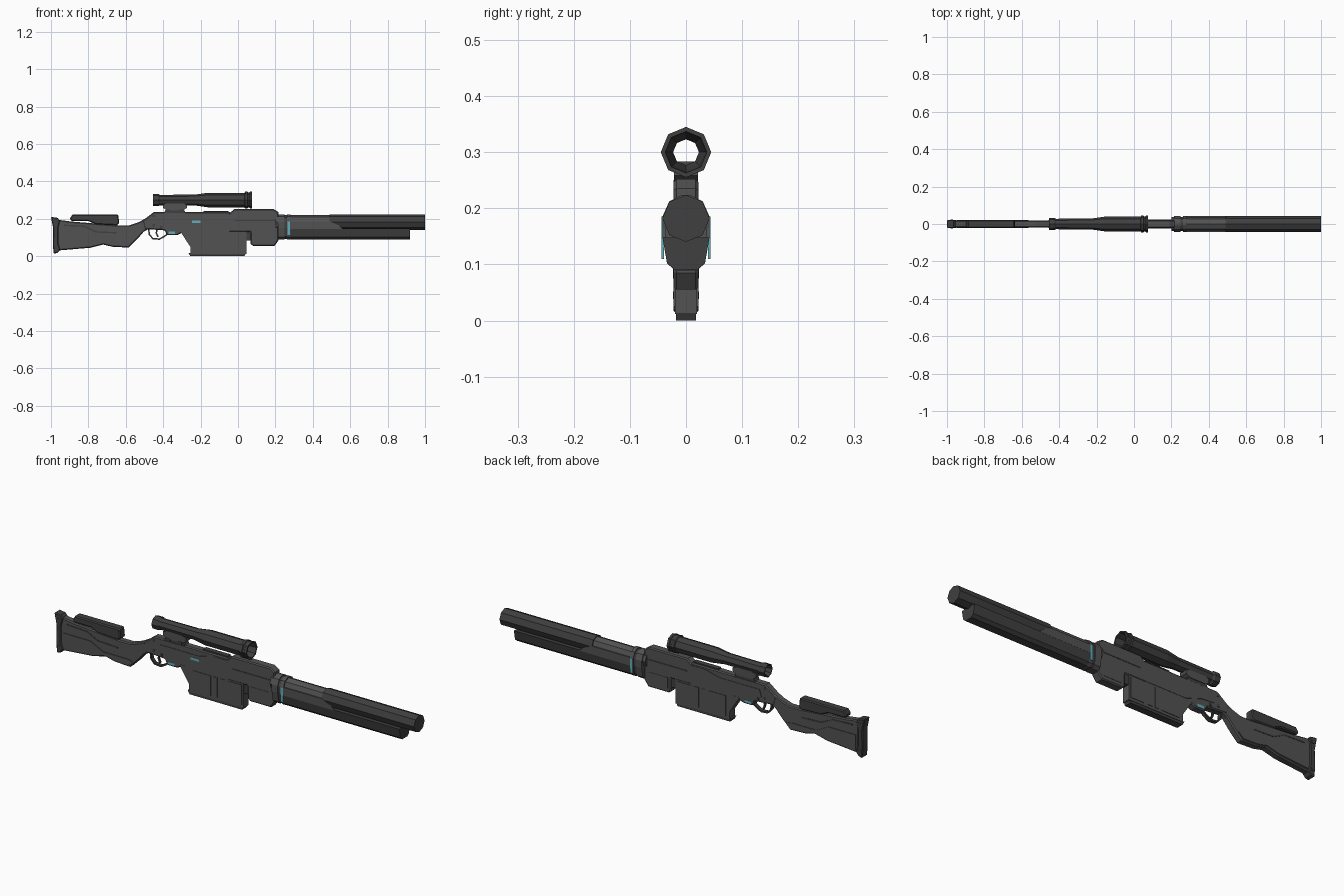
import bpy, bmesh, math


def mat(name, c):
    m = bpy.data.materials.new(name)
    m.diffuse_color = (*c, 1)
    return m


GUN = mat("gunmetal", (0.085, 0.085, 0.085))
DARK = mat("dark_metal", (0.05, 0.05, 0.05))
CYAN = mat("cyan_accent", (0.12, 0.42, 0.5))


def finish(name, bm, m, bevel=0):
    bmesh.ops.recalc_face_normals(bm, faces=bm.faces)
    me = bpy.data.meshes.new(name)
    bm.to_mesh(me)
    bm.free()
    me.materials.append(m)
    ob = bpy.data.objects.new(name, me)
    bpy.context.collection.objects.link(ob)
    if bevel:
        b = ob.modifiers.new("chamfer", 'BEVEL')
        b.width, b.segments = bevel, 1
        b.limit_method, b.angle_limit = 'ANGLE', math.radians(60)
    return ob


def extrude(name, a, b, m, bevel=0):
    """Solid between two matching rings of points."""
    bm = bmesh.new()
    va, vb = [bm.verts.new(p) for p in a], [bm.verts.new(p) for p in b]
    n = len(va)
    bm.faces.new(va)
    bm.faces.new(vb[::-1])
    for i in range(n):
        j = (i + 1) % n
        bm.faces.new((va[j], va[i], vb[i], vb[j]))
    return finish(name, bm, m, bevel)


def side(name, pts, hw, m=GUN, bevel=0, y=0):
    """Side outline (x, z) given a width across y."""
    return extrude(name, [(x, y - hw, z) for x, z in pts],
                   [(x, y + hw, z) for x, z in pts], m, bevel)


def along(name, sec, x0, x1, m=GUN, bevel=0):
    """Cross-section (y, z) run along x."""
    return extrude(name, [(x0, y, z) for y, z in sec], [(x1, y, z) for y, z in sec], m, bevel)


def box(name, x0, x1, z0, z1, hw, m=GUN, bevel=0, y=0):
    return side(name, [(x0, z0), (x1, z0), (x1, z1), (x0, z1)], hw, m, bevel, y)


def strip(name, path, w, hw, m=GUN):
    """Thin bent band following a side path."""
    out, inn = [], []
    for i, (x, z) in enumerate(path):
        (ax, az), (bx, bz) = path[max(i - 1, 0)], path[min(i + 1, len(path) - 1)]
        l = math.hypot(bx - ax, bz - az)
        nx, nz = -(bz - az) / l * w / 2, (bx - ax) / l * w / 2
        out.append((x + nx, z + nz))
        inn.append((x - nx, z - nz))
    return side(name, out + inn[::-1], hw, m)


def tube(name, prof, cz, m=GUN, n=8, closed=False):
    """Eight-sided turned part about a line along x."""
    bm = bmesh.new()
    rings = [[bm.verts.new((x, r * math.sin(k * math.tau / n), cz + r * math.cos(k * math.tau / n)))
              for k in range(n)] for x, r in prof]
    pairs = list(zip(rings, rings[1:])) + ([(rings[-1], rings[0])] if closed else [])
    for p, q in pairs:
        for k in range(n):
            j = (k + 1) % n
            bm.faces.new((p[k], p[j], q[j], q[k]))
    if not closed:
        bm.faces.new(rings[0])
        bm.faces.new(rings[-1])
    return finish(name, bm, m)


def sym(half):
    return half + [(-y, z) for y, z in half[::-1]]


# barrel, suppressor and handguard
tube("barrel", [(0.2, 0.037), (0.5, 0.037)], 0.182)
tube("suppressor", [(0.49, 0.042), (1.0, 0.042)], 0.182, DARK)
guard = sym([(0.020, 0.090), (0.034, 0.103), (0.042, 0.148)])
along("handguard", guard, 0.28, 0.92, DARK)
for s in (-1, 1):
    side("handguard_panel", [(0.28, 0.145), (0.56, 0.145), (0.54, 0.165), (0.49, 0.186), (0.28, 0.186)],
         0.003, GUN, 0, s * 0.039)

# collar between receiver and barrel
collar = sym([(0.018, 0.088), (0.034, 0.102), (0.042, 0.15), (0.042, 0.185), (0.030, 0.212), (0.008, 0.224)])
small = [(y * 0.92, 0.155 + (z - 0.155) * 0.93) for y, z in collar]
along("collar_rear", collar, 0.215, 0.248)
along("collar_neck", small, 0.245, 0.27, DARK)
along("collar_front", collar, 0.262, 0.28)
for s in (-1, 1):
    box("collar_light", 0.264, 0.278, 0.11, 0.185, 0.002, CYAN, 0, s * 0.0415)

# receiver
side("receiver_block", [(-0.05, 0.225), (-0.02, 0.252), (0.19, 0.252), (0.217, 0.235), (0.217, 0.085),
     (0.195, 0.055), (0.08, 0.055), (0.068, 0.066), (0.068, 0.13), (-0.05, 0.13)], 0.022, GUN, 0.005)
side("receiver", [(-0.51, 0.19), (-0.45, 0.236), (-0.04, 0.236), (-0.04, 0.125), (-0.3, 0.125),
     (-0.325, 0.112), (-0.38, 0.112), (-0.392, 0.138), (-0.5, 0.145)], 0.019, GUN, 0.005)
for s in (-1, 1):
    side("receiver_side_plate", [(-0.42, 0.205), (-0.2, 0.205), (-0.12, 0.225), (-0.04, 0.225),
         (-0.04, 0.135), (-0.27, 0.135), (-0.36, 0.165), (-0.43, 0.17)], 0.002, GUN, 0, s * 0.0195)
    box("block_rib", -0.02, 0.2, 0.188, 0.194, 0.001, DARK, 0, s * 0.0225)
    box("block_panel", 0.085, 0.185, 0.075, 0.13, 0.001, GUN, 0, s * 0.0225)
    box("trigger_light", -0.372, -0.336, 0.118, 0.132, 0.002, CYAN, 0, s * 0.0188)
    for x, z in ((-0.45, 0.215), (-0.41, 0.155), (-0.45, 0.165)):
        box("receiver_pin", x - 0.006, x + 0.006, z - 0.006, z + 0.006, 0.002, DARK, 0, s * 0.019)
box("receiver_light", -0.245, -0.2, 0.178, 0.19, 0.002, CYAN, 0, -0.0215)
box("top_rail", -0.185, -0.05, 0.234, 0.242, 0.013, DARK)

# trigger and its guard
strip("trigger_guard", [(-0.478, 0.15), (-0.474, 0.115), (-0.455, 0.094), (-0.42, 0.091),
      (-0.395, 0.105), (-0.375, 0.12)], 0.008, 0.009, DARK)
strip("trigger", [(-0.432, 0.145), (-0.437, 0.125), (-0.428, 0.103)], 0.008, 0.005, DARK)

# magazine
side("magazine", [(-0.31, 0.135), (0.045, 0.135), (0.045, 0.012), (-0.255, 0.012), (-0.255, 0.05)], 0.02, GUN)
side("magazine_base", [(-0.265, 0.018), (-0.255, 0.0), (0.035, 0.0), (0.042, 0.018)], 0.018, DARK)
box("magazine_link", 0.04, 0.075, 0.085, 0.135, 0.017, DARK)
for s in (-1, 1):
    for x0, x1 in ((-0.235, -0.135), (-0.12, -0.1), (-0.085, -0.06), (-0.04, 0.035)):
        box("magazine_rib", x0, x1, 0.025, 0.125, 0.002, GUN, 0, s * 0.0205)

# stock
side("stock", [(-0.965, 0.195), (-0.89, 0.185), (-0.64, 0.165), (-0.58, 0.165), (-0.53, 0.182),
     (-0.48, 0.21), (-0.47, 0.15), (-0.505, 0.13), (-0.535, 0.095), (-0.585, 0.046), (-0.67, 0.05),
     (-0.72, 0.062), (-0.79, 0.045), (-0.965, 0.03)], 0.018, GUN, 0.005)
side("butt_plate", [(-1.0, 0.21), (-0.965, 0.205), (-0.952, 0.19), (-0.962, 0.15), (-0.962, 0.07),
     (-0.95, 0.035), (-0.965, 0.018), (-0.985, 0.012), (-0.99, 0.06), (-0.988, 0.15)], 0.022, DARK, 0.004)
side("cheek_rest", [(-0.9, 0.2), (-0.885, 0.222), (-0.64, 0.222), (-0.635, 0.175), (-0.65, 0.165),
     (-0.76, 0.17), (-0.8, 0.188), (-0.89, 0.188)], 0.021, DARK, 0.005)
for s in (-1, 1):
    side("stock_panel", [(-0.95, 0.12), (-0.8, 0.12), (-0.73, 0.085), (-0.6, 0.085), (-0.565, 0.08),
         (-0.59, 0.055), (-0.67, 0.058), (-0.72, 0.07), (-0.79, 0.053), (-0.95, 0.042)],
         0.002, GUN, 0, s * 0.019)
    strip("stock_groove", [(-0.93, 0.165), (-0.82, 0.16), (-0.76, 0.13), (-0.65, 0.125)],
          0.007, 0.0015, DARK).location.y = s * 0.018
    for z in (0.045, 0.18):
        box("butt_screw", -0.982, -0.968, z - 0.007, z + 0.007, 0.002, DARK, 0, s * 0.0215)

# scope, open right through
tube("scope", [(-0.455, 0.033), (-0.425, 0.033), (-0.418, 0.028), (-0.23, 0.029), (-0.16, 0.039),
     (0.035, 0.039), (0.038, 0.045), (0.05, 0.045), (0.053, 0.041), (0.062, 0.041), (0.065, 0.045),
     (0.076, 0.045), (0.076, 0.037), (0.03, 0.033), (-0.02, 0.023), (-0.44, 0.023), (-0.455, 0.028)],
     0.30, DARK, closed=True)

# scope mount
side("mount_foot", [(-0.395, 0.232), (-0.28, 0.232), (-0.29, 0.25), (-0.385, 0.25)], 0.018, DARK)
side("mount_saddle", [(-0.38, 0.245), (-0.295, 0.245), (-0.272, 0.258), (-0.272, 0.275), (-0.298, 0.283),
     (-0.376, 0.283), (-0.4, 0.275), (-0.4, 0.258)], 0.021, GUN)
for x in (-0.37, -0.305):
    box("mount_screw", x - 0.01, x + 0.01, 0.234, 0.25, 0.004, DARK, 0, -0.0185)
